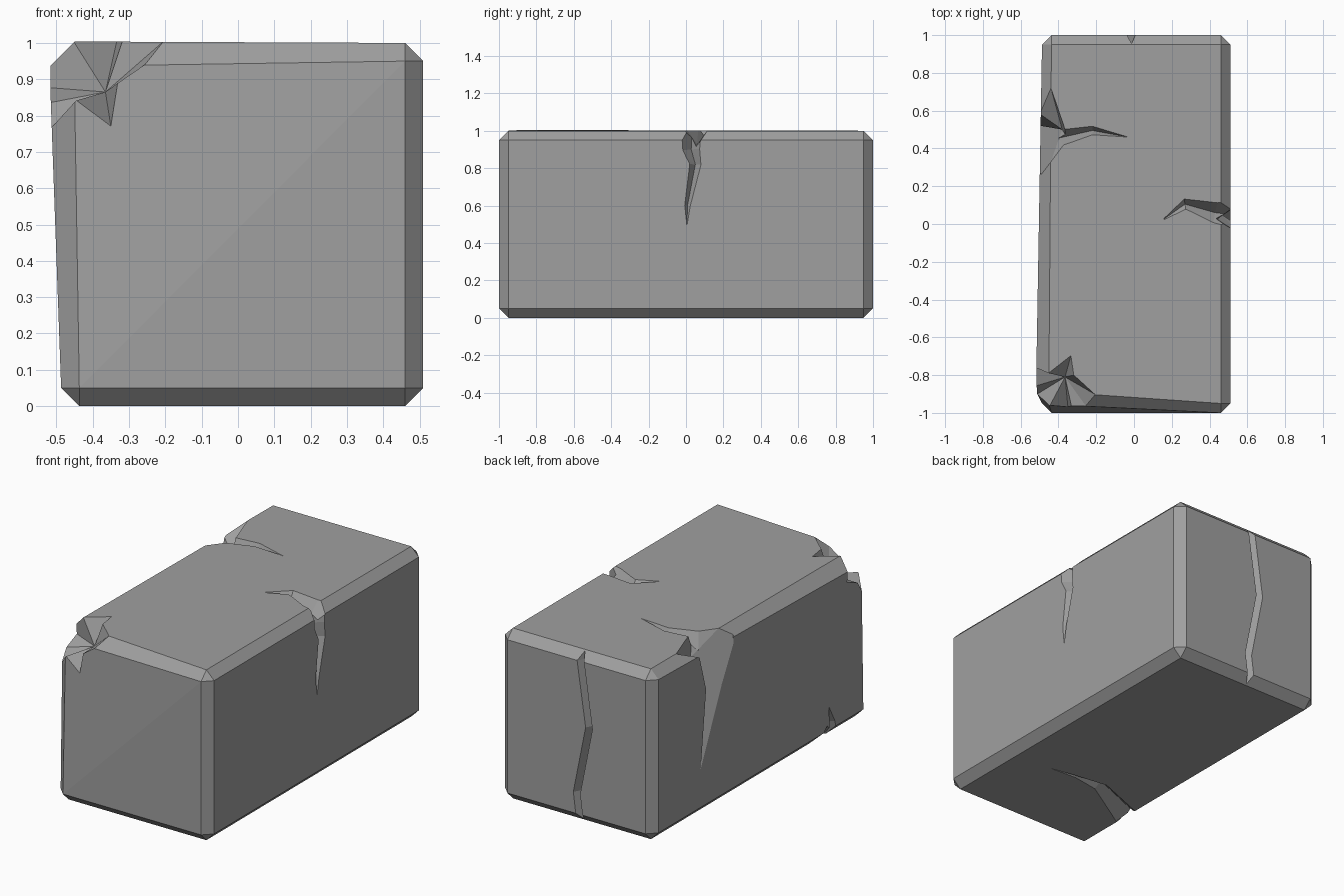
import bpy, bmesh
from mathutils import Vector

cube = bpy.data.objects.get("Cube")
if cube:
    bpy.data.objects.remove(cube, do_unlink=True)

stone = bpy.data.materials.new("grey stone")
stone.use_nodes = True
grey = (0.35, 0.35, 0.35, 1)
stone.diffuse_color = grey
stone.node_tree.nodes["Principled BSDF"].inputs["Base Color"].default_value = grey

# Each side of the block: outward normal, and a map from flat to solid position
SIDES = {
    "top": (Vector((0, 0, 1)), lambda x, y: Vector((x, y, 1))),
    "bottom": (Vector((0, 0, -1)), lambda x, y: Vector((x, y, 0))),
    "front": (Vector((0, -1, 0)), lambda x, z: Vector((x, -0.97, z))),
    "back": (Vector((0, 1, 0)), lambda x, z: Vector((x, 1, z))),
    "left": (Vector((1, 0, 0)), lambda y, z: Vector((0.51, y, z))),
    "right": (Vector((-1, 0, 0)), lambda y, z: Vector((-0.495, y, z))),
}
OVERSHOOT = 1.5


def finish(name, bm):
    bmesh.ops.remove_doubles(bm, verts=bm.verts, dist=1e-5)
    bmesh.ops.recalc_face_normals(bm, faces=bm.faces)
    mesh = bpy.data.meshes.new(name)
    bm.to_mesh(mesh)
    bm.free()
    mesh.materials.append(stone)
    obj = bpy.data.objects.new(name, mesh)
    bpy.context.collection.objects.link(obj)
    return obj


def carve(cutter):
    """Subtract a cutter from the block, then discard it."""
    mod = block.modifiers.new(cutter.name, 'BOOLEAN')
    mod.operation = 'DIFFERENCE'
    mod.solver = 'EXACT'
    mod.object = cutter
    graph = bpy.context.evaluated_depsgraph_get()
    block.data = bpy.data.meshes.new_from_object(block.evaluated_get(graph))
    block.modifiers.clear()
    bpy.data.objects.remove(cutter, do_unlink=True)


def chip(name, apex, **outline):
    """Faceted hollow: facets fan from a deep apex to an outline over several sides."""
    bm = bmesh.new()
    apex = Vector(apex)
    deep = bm.verts.new(apex)
    cap = bm.verts.new(apex + sum((SIDES[s][0] for s in outline), Vector()) * 0.5)
    ring = [bm.verts.new(apex.lerp(SIDES[side][1](*p), OVERSHOOT))
            for side, points in outline.items() for p in points]
    for a, b in zip(ring, ring[1:] + ring[:1]):
        bm.faces.new((deep, a, b))
        bm.faces.new((cap, b, a))
    carve(finish(name, bm))


def crack(name, side, path, half, depth, taper=1):
    """V-shaped groove along a path on one side, narrowing to its end."""
    bm = bmesh.new()
    normal, place = SIDES[side]
    points = [place(*p) for p in path]
    last = len(points) - 1
    rings = []
    for i, p in enumerate(points):
        size = (1 - i / last) ** taper
        along = points[min(i + 1, last)] - points[max(i - 1, 0)]
        across = normal.cross(along).normalized() * half
        root = p - normal * depth * size
        rise = normal * depth
        arms = (Vector(), rise + across, rise - across)
        rings.append([bm.verts.new(root + arm * size * OVERSHOOT) for arm in arms])
    for a, b in zip(rings, rings[1:]):
        for k in range(3):
            j = (k + 1) % 3
            bm.faces.new((a[k], a[j], b[j]))
            bm.faces.new((a[k], b[j], b[k]))
    bm.faces.new(rings[0])
    bm.faces.new(rings[-1])
    bmesh.ops.dissolve_degenerate(bm, edges=bm.edges, dist=1e-5)
    carve(finish(name, bm))


# Chamfered block, slightly skewed towards the damaged front corner
bm = bmesh.new()
for sx in (-1, 1):
    for sy in (-1, 1):
        for sz in (0, 1):
            corner = Vector((0.51 if sx > 0 else -0.487, sy, sz))
            inset = 0.05
            if (sx, sy, sz) == (-1, -1, 1):
                corner, inset = Vector((-0.519, -0.955, 1.004)), 0.068
            inward = Vector((-sx, -sy, 1 - 2 * sz)) * inset
            for keep in range(3):
                offset = inward.copy()
                offset[keep] = 0
                bm.verts.new(corner + offset)
bmesh.ops.convex_hull(bm, input=bm.verts)
bmesh.ops.dissolve_limit(bm, angle_limit=0.01, verts=bm.verts, edges=bm.edges)
block = finish("stone_block", bm)

# Broken front top corner
chip("corner_chip", (-0.365, -0.81, 0.865),
     top=[(-0.45, -0.79), (-0.335, -0.7), (-0.32, -0.8), (-0.21, -0.9)],
     front=[(-0.25, 0.945), (-0.33, 0.89), (-0.35, 0.77), (-0.45, 0.84)],
     right=[(-0.89, 0.78), (-0.85, 0.84), (-0.765, 0.875)])

# Right side chip with its branch across the top
chip("side_chip", (-0.38, 0.5, 0.88),
     top=[(-0.44, 0.72), (-0.375, 0.53), (-0.35, 0.45), (-0.44, 0.33)],
     right=[(0.38, 0.71), (0.57, 0.27), (0.52, 0.73), (0.58, 0.94)])
crack("side_chip_branch", "top", [(-0.42, 0.45), (-0.22, 0.495), (-0.03, 0.46)],
      half=0.045, depth=0.1)

# Left side crack, across the top and down the face
crack("left_top_crack", "top", [(0.6, 0.04), (0.43, 0.06), (0.27, 0.105), (0.15, 0.02)],
      half=0.08, depth=0.11)
crack("left_face_crack", "left",
      [(0.03, 1.08), (0.028, 0.9), (0.05, 0.82), (0.008, 0.6), (0.005, 0.49)],
      half=0.06, depth=0.09)

# Back crack, running the full height at one width
crack("back_crack", "back",
      [(-0.01, 1.06), (-0.015, 0.95), (-0.07, 0.57), (0.01, 0.17), (-0.02, -0.06)],
      half=0.022, depth=0.045, taper=0)

# Underside crack and its notch on the right face
crack("bottom_crack", "bottom",
      [(-0.58, -0.66), (-0.12, -0.43), (0.06, -0.43), (0.23, -0.45)],
      half=0.085, depth=0.09, taper=2)
crack("bottom_notch", "right", [(-0.67, -0.06), (-0.66, 0.08), (-0.62, 0.2)],
      half=0.06, depth=0.08)

for face in block.data.polygons:
    face.use_smooth = False
